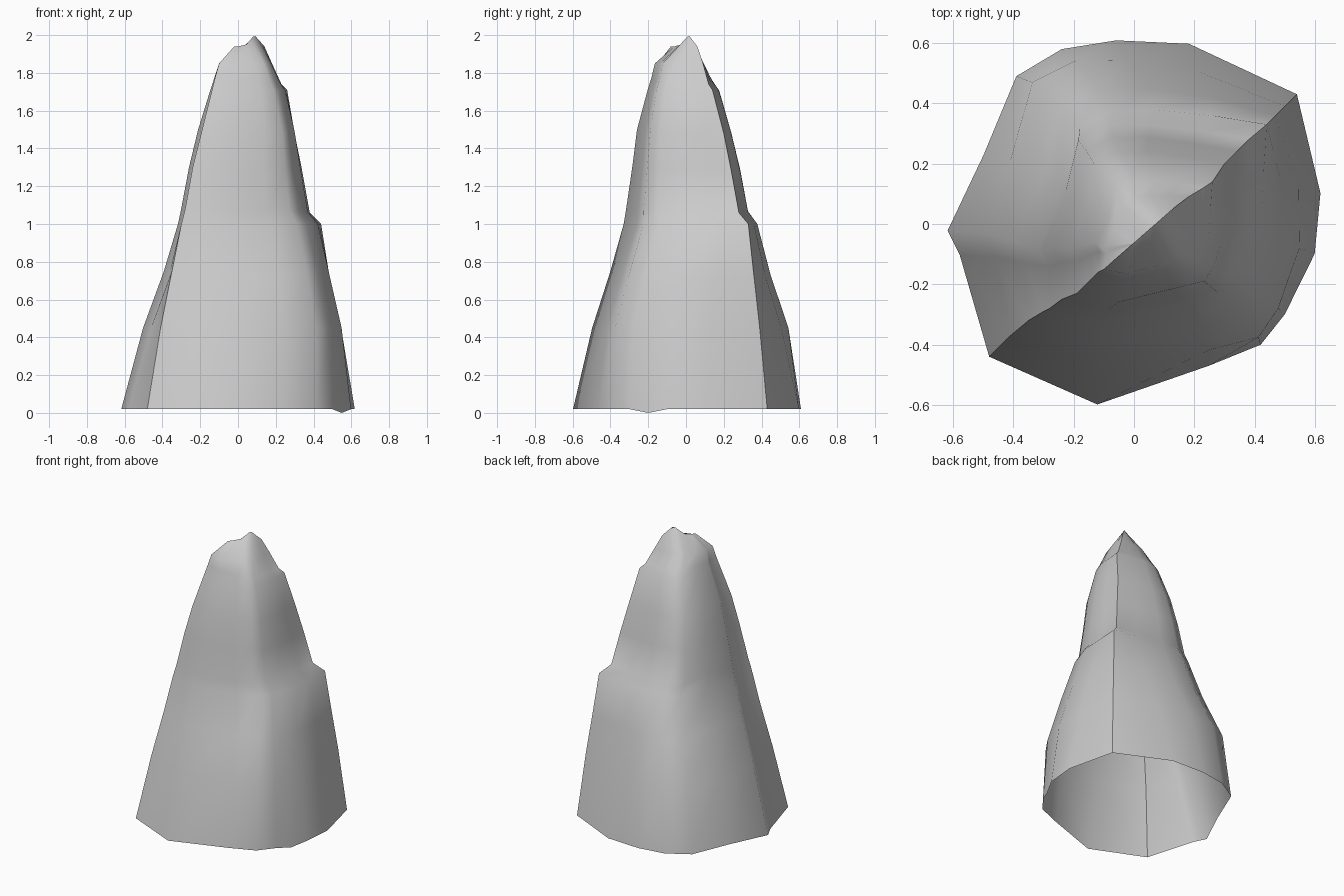
import bpy
from mathutils import Vector

# Remove the default object
default_cube = bpy.data.objects.get("Cube")
if default_cube:
    bpy.data.objects.remove(default_cube, do_unlink=True)

# Single stone colour
stone = bpy.data.materials.new("grey_stone")
stone.use_nodes = True
stone_colour = (0.6, 0.6, 0.6, 1.0)
stone.diffuse_color = stone_colour
stone.node_tree.nodes["Principled BSDF"].inputs["Base Color"].default_value = stone_colour

# Levels of the spire: right ridge, left ridge, front bulge, back bulge
levels = [
    ((-.48, -.44, .02), (.54, .43, .02), 1, 1),
    ((-.41, -.37, .45), (.5, .39, .45), .96, .92),
    ((-.35, -.32, .75), (.47, .36, .72), .8, .73),
    ((-.3, -.29, 1), (.44, .33, 1), .62, .6),
    ((-.28, -.28, 1.08), (.38, .28, 1.06), .57, .56),
    ((-.24, -.25, 1.3), (.34, .24, 1.28), .51, .5),
    ((-.19, -.23, 1.5), (.3, .2, 1.48), .45, .44),
    ((-.14, -.18, 1.7), (.26, .14, 1.71), .34, .33),
    ((-.12, -.16, 1.78), (.23, .12, 1.74), .3, .27),
    ((-.1, -.15, 1.85), (.18, .09, 1.85), .24, .19),
    ((-.02, -.08, 1.94), (.14, .06, 1.95), 0, 0),
]

# Ground outlines between the two ends of the ridge
front_outline = [(-.48, -.44), (-.12, -.6), (.25, -.47), (.42, -.4), (.5, -.3),
                 (.55, -.2), (.6, -.1), (.62, .1), (.54, .43)]
back_outline = [(-.48, -.44), (-.58, -.1), (-.62, -.02), (-.5, .23), (-.39, .49),
                (-.24, .58), (-.06, .61), (.18, .6), (.54, .43)]


def crest_height(along):
    """Small peak on the top edge."""
    return .06 * max(0, 1 - abs(along - .67) / .33)


def outline_shape(outline):
    """Turn an outline into positions along the ridge and bulges away from it."""
    start, end = Vector(outline[0]), Vector(outline[-1])
    chord = end - start
    normal = Vector((-chord.y, chord.x)).normalized()
    shape = []
    for point in outline:
        offset = Vector(point) - start
        shape.append((offset.dot(chord) / chord.length_squared, abs(offset.dot(normal))))
    return shape


def rock_face(name, outline, side):
    """Loft one open half of the rock from the ground to the ridge."""
    shape = outline_shape(outline)
    deepest = max(depth for along, depth in shape)
    verts = []
    for level in levels:
        start, end = Vector(level[0]), Vector(level[1])
        bulge = level[2] if side < 0 else level[3]
        chord = end - start
        normal = Vector((-chord.y, chord.x, 0)).normalized() * side
        # Higher sections become more pointed
        sharpness = 1 + .8 * min(start.z, 1)
        for along, depth in shape:
            swell = deepest * bulge * (depth / deepest) ** sharpness
            point = start + chord * along + normal * swell
            if bulge == 0:
                point.z += crest_height(along) - .01 * along
            verts.append(point)

    # The lowest corner of the front touches the ground
    columns = len(outline)
    if side < 0:
        verts[outline.index((.55, -.2))].z = 0

    faces = []
    for row in range(len(levels) - 1):
        for column in range(columns - 1):
            a = row * columns + column
            quad = (a, a + 1, a + 1 + columns, a + columns)
            faces.append(quad if side < 0 else quad[::-1])

    mesh = bpy.data.meshes.new(name)
    mesh.from_pydata(verts, [], faces)
    mesh.materials.append(stone)
    mesh.shade_smooth()
    rock = bpy.data.objects.new(name, mesh)
    bpy.context.collection.objects.link(rock)
    return rock


# Two halves meeting along the sharp diagonal ridge
rock_face("front_rock_face", front_outline, -1)
rock_face("back_rock_face", back_outline, 1)
